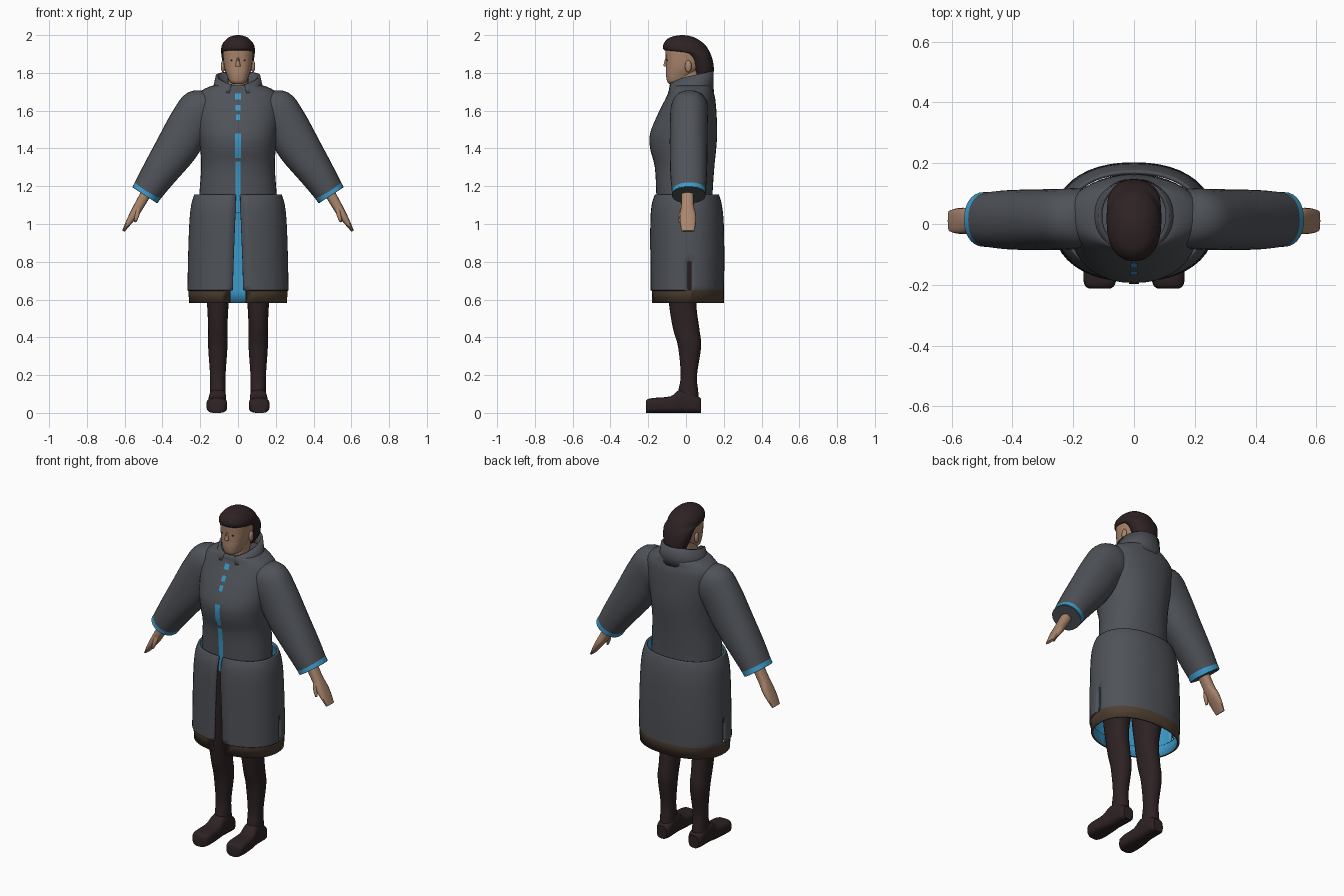
import bpy, bmesh, math
from mathutils import Vector

if "Cube" in bpy.data.objects:
    bpy.data.objects.remove(bpy.data.objects["Cube"])

def material(name, r, g, b):
    m = bpy.data.materials.new(name)
    m.diffuse_color = (r, g, b, 1)
    m.use_nodes = True
    m.node_tree.nodes["Principled BSDF"].inputs["Base Color"].default_value = m.diffuse_color
    return m

GREY = material("coat grey", 0.078, 0.085, 0.098)
BLUE = material("lining blue", 0.045, 0.32, 0.58)
DARK = material("dark brown", 0.027, 0.016, 0.017)
HEM = material("hem brown", 0.08, 0.052, 0.033)
SKIN = material("skin", 0.40, 0.235, 0.15)

def make_object(name, verts, faces, mats, mirror=False, angle=40):
    me = bpy.data.meshes.new(name)
    me.from_pydata(verts, [], faces)
    for m in mats:
        me.materials.append(m)
    for p in me.polygons:
        p.use_smooth = True
    me.set_sharp_from_angle(angle=math.radians(angle))
    ob = bpy.data.objects.new(name, me)
    bpy.context.collection.objects.link(ob)
    if mirror:
        ob.modifiers.new("mirror", 'MIRROR')
    return ob

def smooth_rows(rows, k=4):
    """Catmull-Rom interpolation of number rows."""
    out = []
    for i in range(len(rows) - 1):
        a, b, c, d = (rows[max(0, min(len(rows) - 1, i + j))] for j in (-1, 0, 1, 2))
        for s in range(k):
            t = s / k
            out.append([0.5 * (2*q + (r-p)*t + (2*p-5*q+4*r-w)*t*t + (3*q-p-3*r+w)*t**3)
                        for p, q, r, w in zip(a, b, c, d)])
    return out + [list(rows[-1])]

def superpoint(a, e):
    c, s = math.cos(a), math.sin(a)
    return (math.copysign(abs(c) ** (2 / e), c), math.copysign(abs(s) ** (2 / e), s))

def loft(name, rings, mat, e=2.2, n=28, mirror=False, angle=40):
    """rings: (centre, u, v) vectors; capped skin through superellipses."""
    verts, faces = [], []
    for c, u, v in rings:
        for i in range(n):
            p, q = superpoint(2 * math.pi * i / n, e)
            verts.append(c + u * p + v * q)
    for r in range(len(rings) - 1):
        for i in range(n):
            j = (i + 1) % n
            faces.append((r*n + i, r*n + j, r*n + n + j, r*n + n + i))
    faces.append(tuple(range(n))[::-1])
    faces.append(tuple(range((len(rings) - 1) * n, len(rings) * n)))
    ob = make_object(name, verts, faces, [mat], mirror, angle)
    bm = bmesh.new()
    bm.from_mesh(ob.data)
    bmesh.ops.recalc_face_normals(bm, faces=bm.faces)
    bm.to_mesh(ob.data)
    bm.free()
    return ob

def upright(name, rows, mat, cx=0, k=4, **kw):
    """rows: z, half width, front y, back y."""
    rings = [(Vector((cx, (f + b) / 2, z)), Vector((w, 0, 0)), Vector((0, (b - f) / 2, 0)))
             for z, w, f, b in smooth_rows(rows, k)]
    return loft(name, rings, mat, **kw)

def limb(name, rows, mat, k=4, **kw):
    """rows: x, y, z, in-plane radius, depth radius; swept in the xz plane."""
    rows = smooth_rows(rows, k)
    rings = []
    for i, (x, y, z, r, d) in enumerate(rows):
        a, b = rows[max(0, i - 1)], rows[min(len(rows) - 1, i + 1)]
        t = Vector((b[0] - a[0], 0, b[2] - a[2])).normalized()
        rings.append((Vector((x, y, z)), Vector((-t.z, 0, t.x)) * r, Vector((0, d, 0))))
    return loft(name, rings, mat, mirror=True, **kw)

def ellipsoid(name, loc, size, mat, mirror=False):
    bm = bmesh.new()
    bmesh.ops.create_uvsphere(bm, u_segments=12, v_segments=8, radius=1)
    for v in bm.verts:
        v.co = Vector([c * s + l for c, s, l in zip(v.co, size, loc)])
    ob = make_object(name, [], [], [mat], mirror)
    bm.to_mesh(ob.data)
    bm.free()
    for p in ob.data.polygons:
        p.use_smooth = True

# coat bodice
torso = [(1.06, .205, -.155, .14), (1.15, .205, -.157, .14), (1.3, .195, -.165, .15),
         (1.4, .2, -.19, .16), (1.48, .21, -.19, .165), (1.58, .222, -.15, .162),
         (1.66, .222, -.11, .155), (1.7, .2, -.092, .145), (1.728, .15, -.085, .14),
         (1.735, .11, -.07, .13)]
upright("coat_bodice", torso, GREY, n=40)

# blue placket pieces following the chest
front = smooth_rows(torso)
def chest_y(z):
    for a, b in zip(front, front[1:]):
        if a[0] <= z <= b[0]:
            return a[2] + (b[2] - a[2]) * (z - a[0]) / (b[0] - a[0])
    return front[-1][2]
for lo, hi, w in [(1.06, 1.33, .014), (1.35, 1.48, .016), (1.55, 1.58, .011),
                  (1.60, 1.63, .012), (1.66, 1.69, .015)]:
    count = 8
    zs = [lo + (hi - lo) * i / count for i in range(count + 1)]
    vs = [(x, chest_y(z) - .004, z) for z in zs for x in (-w, w)]
    make_object("placket", vs, [(2*i, 2*i+1, 2*i+3, 2*i+2) for i in range(count)], [BLUE])

def open_shell(name, rows, point, angles, mats, thick, pick, keep=lambda a, z: True):
    """Grid over angles and rows with a lining made by solidify."""
    n = len(angles)
    verts = [point(row, j) for row in rows for j in range(n)]
    faces, idx = [], []
    for r in range(len(rows) - 1):
        zc = (rows[r][0] + rows[r + 1][0]) / 2
        for j in range(n - 1):
            if keep((angles[j] + angles[j + 1]) / 2, zc):
                faces.append((r*n + j, r*n + j + 1, r*n + n + j + 1, r*n + n + j))
                idx.append(pick(zc))
    ob = make_object(name, verts, faces, mats)
    for p, m in zip(ob.data.polygons, idx):
        p.material_index = m
    s = ob.modifiers.new("lining", 'SOLIDIFY')
    s.thickness, s.offset, s.material_offset = thick, -1, 2
    return ob

# coat skirt: open at the front, short slits at the sides, brown hem
slit = .035
sides = [math.pi/2 - slit, math.pi/2 + slit, 1.5*math.pi - slit, 1.5*math.pi + slit]
turns = sorted([2 * math.pi * i / 44 for i in range(45) if i not in (11, 33)] + sides)
skirt = smooth_rows([(.65, .267, -.19, .2, .028), (.8, .265, -.19, .203, .024),
                     (1.0, .258, -.19, .2, .016), (1.1, .248, -.183, .19, .013),
                     (1.155, .232, -.166, .175, .012)])
skirt = [[.582, .26, -.18, .2, .042], [.645, .262, -.182, .2, .042]] + skirt
def skirt_point(row, j):
    z, w, f, b, gap = row
    g = gap / w
    a = -math.pi/2 + g + turns[j] * (2*math.pi - 2*g) / (2*math.pi)
    p, q = superpoint(a, 2.25)
    if j in (0, len(turns) - 1):
        p, q = math.copysign(gap / w, p), -.995
    return (w * p, (f + b) / 2 + (b - f) / 2 * q, z)
open_shell("coat_skirt", skirt, skirt_point, turns, [GREY, HEM, BLUE, BLUE], .012,
           lambda z: 1 if z < .649 else 0,
           lambda a, z: not (.65 < z < .8 and min(abs(a - math.pi/2), abs(a - 1.5*math.pi)) < .02))

# standing collar, higher at the back
collar_turns = [2 * math.pi * i / 36 for i in range(37)]
def collar_point(row, j):
    t, w, f, b = row
    a = -math.pi/2 + .3 + collar_turns[j] * (2*math.pi - .6) / (2*math.pi)
    p, q = superpoint(a, 2.1)
    top = 1.785 + .025 * q - .025 * max(0, -q) ** 3
    return (w * p, (f + b) / 2 + (b - f) / 2 * q, 1.695 + (top - 1.695) * t)
open_shell("collar", [(0, .15, -.1, .148), (.4, .13, -.095, .145), (1, .118, -.092, .147)],
           collar_point, collar_turns, [GREY, HEM, GREY], .014, lambda z: 0)

# sleeves and cuffs
limb("sleeve", [(.13, .02, 1.63, .075, .09), (.19, .018, 1.597, .125, .1),
                (.25, .015, 1.53, .117, .1), (.32, .014, 1.41, .113, .1),
                (.42, .014, 1.265, .093, .097), (.494, .015, 1.152, .077, .088)], GREY)
limb("cuff", [(.469, .015, 1.190, .081, .09), (.4925, .015, 1.1545, .08, .09)], BLUE, k=1)

# hands
limb("hand", [(.485, .008, 1.165, .028, .033), (.525, .008, 1.095, .026, .034),
              (.555, .01, 1.045, .022, .043), (.585, .01, .998, .014, .041),
              (.607, .01, .962, .007, .034)], SKIN, e=2.6, n=16)
limb("thumb", [(.527, -.015, 1.085, .013, .014), (.535, -.026, 1.045, .012, .013),
               (.545, -.032, 1.01, .006, .008)], SKIN, n=10)

# neck and head
upright("neck", [(1.68, .06, -.09, .07), (1.73, .055, -.075, .08), (1.82, .055, -.06, .08)], SKIN)
upright("head", [(1.742, .025, -.09, -.03), (1.755, .045, -.1, .0), (1.79, .06, -.106, .04),
                 (1.83, .073, -.106, .08), (1.88, .079, -.107, .09), (1.93, .078, -.108, .09),
                 (1.97, .05, -.085, .05)], SKIN, e=2.4)
upright("nose", [(1.835, .013, -.118, -.09), (1.845, .012, -.119, -.09),
                 (1.885, .006, -.108, -.09)], SKIN, n=10)
ellipsoid("ear", (.08, .012, 1.835), (.011, .018, .032), SKIN, True)
ellipsoid("eye", (.032, -.098, 1.868), (.009, .005, .005), DARK, True)

# swept-back hair
upright("hair", [(1.755, .04, .06, .12), (1.80, .065, .045, .145), (1.84, .078, .03, .146),
                 (1.88, .086, .012, .138), (1.905, .089, -.03, .128), (1.918, .09, -.112, .122),
                 (1.95, .084, -.12, .1), (1.98, .06, -.098, .06), (1.994, .035, -.065, .025),
                 (2.0, .008, -.03, -.01)], DARK, n=32)

# legs
upright("leg", [(.05, .044, -.045, .07), (.12, .041, -.04, .064), (.2, .041, -.028, .058),
                (.35, .051, -.042, .08), (.45, .051, -.07, .07), (.6, .059, -.093, .055),
                (.8, .082, -.11, .09), (1.0, .088, -.12, .11), (1.1, .085, -.12, .11)],
        DARK, cx=.107, mirror=True)

# shoes, swept from heel to toe
shoe = [(.08, .106, .032, .075), (.06, .106, .043, .09), (0, .107, .045, .12), (-.04, .109, .046, .12),
        (-.08, .111, .05, .088), (-.16, .112, .055, .08), (-.2, .113, .05, .074), (-.212, .113, .036, .062)]
loft("shoe", [(Vector((x, y, h / 2)), Vector((w, 0, 0)), Vector((0, 0, h / 2)))
              for y, x, w, h in smooth_rows(shoe, 3)], DARK, e=3.2, mirror=True)
